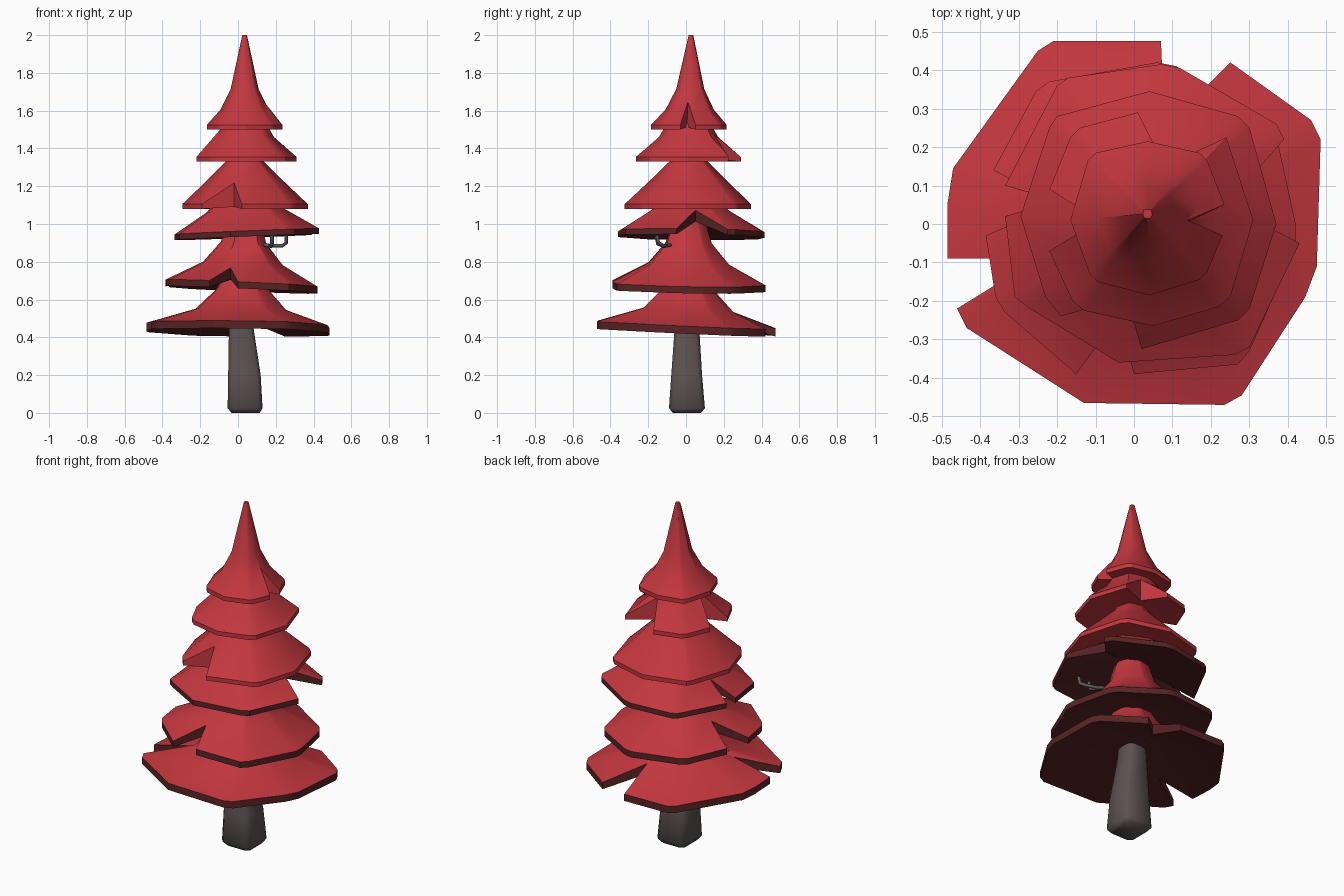
import bpy, bmesh, math

if "Cube" in bpy.data.objects:
    bpy.data.objects.remove(bpy.data.objects["Cube"])

def material(name, rgb):
    m = bpy.data.materials.new(name)
    m.diffuse_color = (*rgb, 1)
    m.use_nodes = True
    m.node_tree.nodes["Principled BSDF"].inputs["Base Color"].default_value = m.diffuse_color
    return m

RED = material("red foliage", (0.54, 0.038, 0.048))
DARK = material("dark red underside", (0.1, 0.017, 0.018))
BARK = material("grey brown bark", (0.11, 0.085, 0.085))
WIRE = material("grey wire", (0.12, 0.115, 0.115))

def finish(name, bm, mats, angle):
    bmesh.ops.remove_doubles(bm, verts=bm.verts, dist=0.0005)
    bmesh.ops.recalc_face_normals(bm, faces=bm.faces)
    me = bpy.data.meshes.new(name)
    bm.to_mesh(me)
    bm.free()
    for m in mats:
        me.materials.append(m)
    ob = bpy.data.objects.new(name, me)
    bpy.context.collection.objects.link(ob)
    bpy.ops.object.select_all(action='DESELECT')
    ob.select_set(True)
    bpy.context.view_layer.objects.active = ob
    bpy.ops.object.shade_smooth_by_angle(angle=math.radians(angle))
    return ob

def bridge(bm, a, b, mat=0):
    n = len(a)
    for i in range(n):
        j = (i + 1) % n
        bm.faces.new((a[i], a[j], b[j], b[i])).material_index = mat

CX, CY = 0.035, 0.015   # axis shared by all tiers

def tier(name, outline, profile, base, tilt=(0, 0), raised=0.03, dark=0, lean_top=0):
    """Skirt with a notched outline; points with a third value are notch apexes."""
    R = profile[0][0]

    def height(r):
        for (r0, z0), (r1, z1) in zip(profile, profile[1:]):
            if r >= r1:
                return z0 + (z1 - z0) * (r0 - r) / (r0 - r1)
        return profile[-1][1]

    bm = bmesh.new()
    bottom, rings = [], [[] for _ in profile]
    for p in outline:
        dx, dy = p[0] - CX, p[1] - CY
        f = math.hypot(dx, dy) / R if len(p) == 3 else 1.0
        tip = tilt[0] * dx + tilt[1] * dy
        low = base + raised * (1 - f)
        if dark and f < 1:
            low = max(low, height(f * R) - .06)
        bottom.append(bm.verts.new((p[0], p[1], low + tip)))
        for ring, (r, z) in zip(rings, profile):
            t = min(r / R, f)
            s = t / f
            ring.append(bm.verts.new((CX + dx * s, CY + dy * s + lean_top * (1 - t),
                                      height(t * R) + tip * s)))
    # hollow underside, rim, then sloping top
    c = bm.verts.new((CX, CY, base + raised))
    for i in range(len(bottom)):
        bm.faces.new((bottom[i - 1], bottom[i], c)).material_index = dark
    bridge(bm, bottom, rings[0], dark)
    for a, b in zip(rings, rings[1:]):
        bridge(bm, a, b)
    bm.faces.new(rings[-1])
    return finish(name, bm, (RED, DARK), 30)

# Foliage tiers, bottom to top
tier("bottom_tier",
     [(.07, .475), (-.21, .475), (-.25, .45), (-.47, .145), (-.485, .05), (-.485, -.09),
      (-.25, -.09, 1), (-.46, -.22), (-.435, -.27), (-.13, -.465), (.235, -.47), (.28, -.445),
      (.445, -.19), (.475, -.11), (.485, .22), (.46, .27), (.25, .42), (.08, .25, 1)],
     [(.48, .465), (.24, .545), (.14, .65), (.09, .74)], .425, (-.015, -.045), .1, 1)
tier("second_tier",
     [(.06, .42), (-.22, .37), (-.255, .345), (-.365, .14), (-.2, .05, 1), (-.385, -.03),
      (-.36, -.19), (-.335, -.23), (-.15, -.39), (-.04, -.24, 1), (0, -.39), (.27, -.365),
      (.3, -.33), (.42, -.06), (.42, 0), (.37, .23), (.34, .27), (.11, .41)],
     [(.4, .685), (.21, .79), (.12, .9), (.085, 1.02)], .65, (-.045, -.02), .08, 1)
tier("third_tier",
     [(.07, .415), (-.17, .38), (-.2, .36), (-.335, .1), (-.2, .06, 1), (-.335, .02),
      (-.31, -.19), (-.27, -.22), (-.04, -.36), (.26, -.34), (.3, -.32), (.43, -.05),
      (.24, .05, 1), (.39, .22), (.37, .26), (.12, .405)],
     [(.37, .96), (.2, 1.07), (.12, 1.16), (.085, 1.24)], .93, (.04, -.01), .1, 1)
tier("fourth_tier",
     [(.04, .345), (-.2, .28), (-.22, .25), (-.295, .02), (-.23, -.19), (-.19, -.24),
      (-.02, -.19, 1), (.02, -.325), (.27, -.25), (.3, -.22), (.37, 0), (.3, .25), (.27, .28)],
     [(.33, 1.105), (.2, 1.23), (.1, 1.33), (.07, 1.4)], 1.08)
tier("fifth_tier",
     [(.01, .29), (-.14, .25), (-.165, .225), (-.22, .09), (-.09, .01, 1), (-.22, -.07),
      (-.16, -.2), (-.13, -.225), (.05, -.265), (.22, -.215), (.25, -.19), (.31, .01),
      (.24, .225), (.08, .15, 1)],
     [(.265, 1.355), (.15, 1.46), (.1, 1.55), (.07, 1.62)], 1.33)
tier("top_tier",
     [(.035, .215), (-.1, .185), (-.12, .165), (-.165, .01), (-.115, -.13), (-.095, -.15),
      (.04, -.185), (.17, -.145), (.19, -.125), (.23, -.03), (.14, .005, 1), (.235, .05),
      (.19, .165), (.17, .185)],
     [(.195, 1.525), (.125, 1.605), (.072, 1.715), (.012, 2.0)], 1.5, lean_top=.012)

# Trunk: tapering square with cut corners
bm = bmesh.new()
rings = []
for z, x0, x1, y0, y1 in [(0, -.035, .115, -.07, .08), (.025, -.055, .13, -.09, .1),
                          (.2, -.052, .12, -.078, .085), (.45, -.048, .082, -.06, .07),
                          (.6, -.04, .075, -.05, .06)]:
    c = .02
    rings.append([bm.verts.new((x, y, z)) for x, y in
                  [(x0 + c, y0), (x1 - c, y0), (x1, y0 + c), (x1, y1 - c),
                   (x1 - c, y1), (x0 + c, y1), (x0, y1 - c), (x0, y0 + c)]])
for a, b in zip(rings, rings[1:]):
    bridge(bm, a, b)
bm.faces.new(rings[0])
bm.faces.new(rings[-1])
finish("trunk", bm, (BARK,), 50)

# Small wire hook under the third tier
cu = bpy.data.curves.new("wire_hook", 'CURVE')
cu.dimensions = '3D'
cu.bevel_depth = .01
cu.bevel_resolution = 1
for path in [[(.255, -.155, .94), (.255, -.145, .9), (.235, -.12, .885), (.17, -.1, .885), (.14, -.085, .89)],
             [(.18, -.16, .94), (.18, -.15, .895), (.175, -.12, .882), (.17, -.1, .885)]]:
    sp = cu.splines.new('POLY')
    sp.points.add(len(path) - 1)
    for pt, co in zip(sp.points, path):
        pt.co = (*co, 1)
cu.materials.append(WIRE)
bpy.context.collection.objects.link(bpy.data.objects.new("wire_hook", cu))
